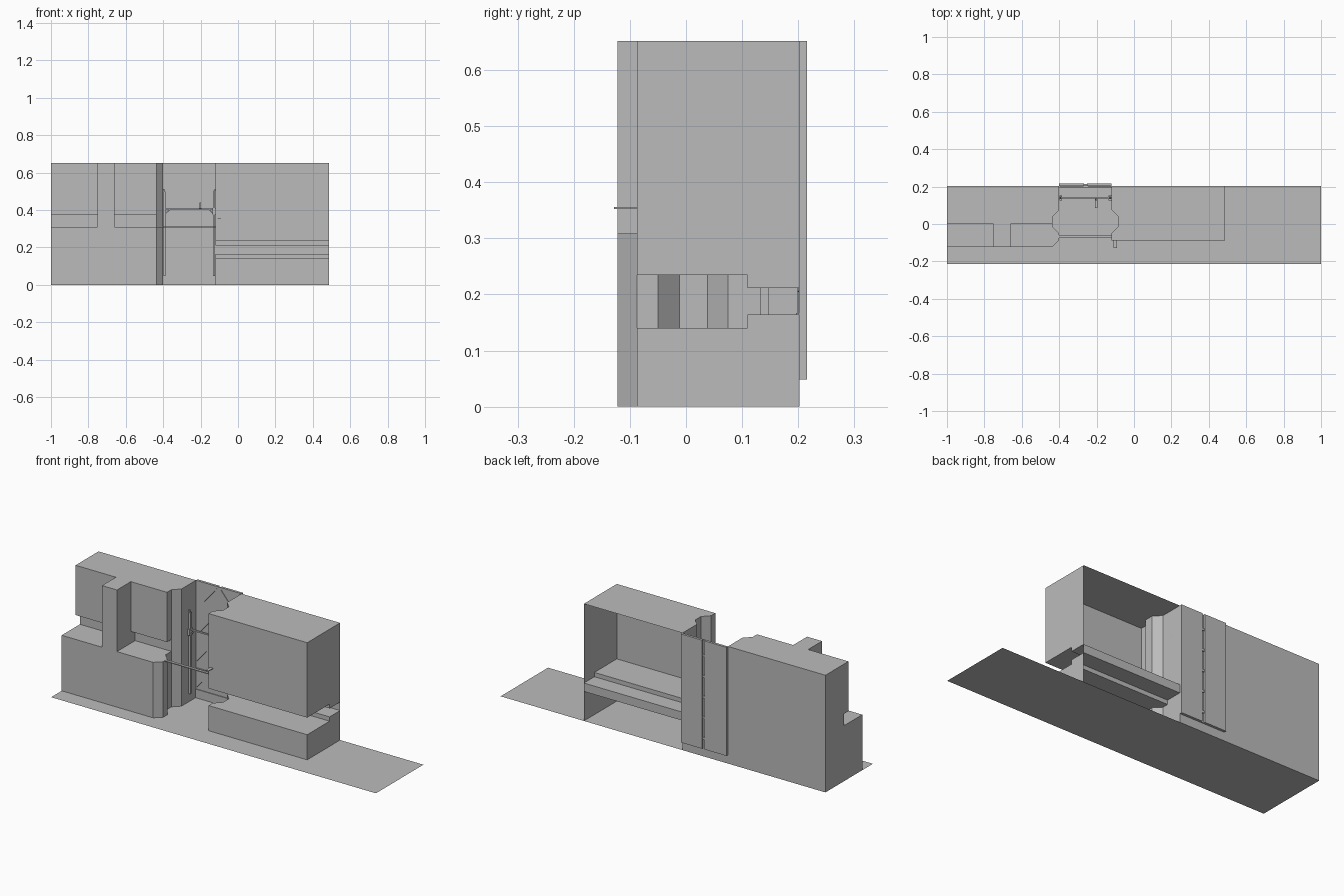
import bpy, bmesh, math
from mathutils import Vector

if "Cube" in bpy.data.objects:
    bpy.data.objects.remove(bpy.data.objects["Cube"])

grey = bpy.data.materials.new("plain grey")
grey.diffuse_color = (0.5, 0.5, 0.5, 1)
grey.use_nodes = True
grey.node_tree.nodes["Principled BSDF"].inputs["Base Color"].default_value = grey.diffuse_color


def finish(name, bm):
    me = bpy.data.meshes.new(name)
    bm.to_mesh(me)
    bm.free()
    me.materials.append(grey)
    ob = bpy.data.objects.new(name, me)
    bpy.context.collection.objects.link(ob)
    return ob


def prism(name, plan, z0, z1, drop_y=(), drop_bottom=False):
    """Extrude a plan outline; optionally leave out walls lying on given y lines."""
    bm = bmesh.new()
    f = bm.faces.new([bm.verts.new((x, y, z0)) for x, y in plan])
    r = bmesh.ops.extrude_face_region(bm, geom=[f], use_keep_orig=True)
    vs = [v for v in r["geom"] if isinstance(v, bmesh.types.BMVert)]
    bmesh.ops.translate(bm, verts=vs, vec=(0, 0, z1 - z0))
    bmesh.ops.recalc_face_normals(bm, faces=bm.faces[:])
    kill = [f for f in bm.faces
            if any(all(abs(v.co.y - y) < 1e-4 for v in f.verts) for y in drop_y)
            or (drop_bottom and all(abs(v.co.z - z0) < 1e-4 for v in f.verts))]
    bmesh.ops.delete(bm, geom=kill, context='FACES')
    return finish(name, bm)


def box(name, x0, x1, y0, y1, z0, z1, **kw):
    return prism(name, [(x0, y0), (x1, y0), (x1, y1), (x0, y1)], z0, z1, **kw)


def quad(name, pts):
    bm = bmesh.new()
    bm.faces.new([bm.verts.new(p) for p in pts])
    return finish(name, bm)


def bar(name, a, b, t):
    """Square bar between two points."""
    a, b = Vector(a), Vector(b)
    bm = bmesh.new()
    bmesh.ops.create_cube(bm, size=1)
    bmesh.ops.scale(bm, verts=bm.verts[:], vec=(t, t, (b - a).length))
    ob = finish(name, bm)
    ob.rotation_euler = (b - a).to_track_quat('Z', 'Y').to_euler()
    ob.location = (a + b) / 2


BACK, CX = 0.202, -0.26        # rear plane and middle of the alcove

# ground sheet
quad("ground_sheet", [(-1, -.215, 0), (1, -.215, 0), (1, BACK, 0), (-1, BACK, 0)])

# alcove side wall outline, front to back
bay = [(-.4, -.05), (-.437, -.012), (-.437, .038), (-.4, .075)]
bay_right = [(2 * CX - x, y) for x, y in bay]

# left block: base, shadow gap, upper storey, pillar
prism("left_base", [(-1, BACK), (-1, -.122), (-.437, -.122), (-.4, -.087)] + bay
      + [(-.4, BACK)], 0, .309)
prism("left_recess", [(-1, BACK), (-1, .038), (-.437, .038), (-.4, .075), (-.4, BACK)],
      .309, .375)
prism("left_upper", [(-1, BACK), (-1, 0), (-.437, 0)] + bay[2:] + [(-.4, BACK)],
      .375, .652)
box("left_pillar", -.752, -.66, -.122, .04, .309, .652)

# right block: hollow shell open to the rear, with a stepped slot along it
S = .11
X0, X1 = -.12, .487
front_plan = [(X0, -.087), (X1, -.087), (X1, S), (X0, S)] + bay_right[::-1]
prism("right_base", front_plan, 0, .14, drop_y=(S,), drop_bottom=True)
prism("right_upper", front_plan, .235, .652, drop_y=(S,))
box("right_base_rear", X0, X1, S, BACK, 0, .164, drop_y=(S, BACK), drop_bottom=True)
box("right_upper_rear", X0, X1, S, BACK, .211, .652, drop_y=(S, BACK))
for n, y, z0, z1 in (("slot_lower_riser", S, .14, .164),
                     ("slot_back", BACK, .164, .211),
                     ("slot_upper_riser", S, .211, .235)):
    quad(n, [(X0, y, z0), (X1, y, z0), (X1, y, z1), (X0, y, z1)])

# rear double door with a recessed middle strip and threshold
box("door_leaf_left", -.4, -.266, BACK, .216, .048, .652)
box("door_leaf_right", -.25, -.12, BACK, .216, .048, .652)
box("door_centre_strip", -.266, -.25, BACK, .207, .048, .652)
box("door_threshold", -.4, -.12, .198, BACK, 0, .048)
for i in range(5):
    z = .1 + i * .115
    box("door_catch", -.266, -.25, .206, .214, z, z + .012)

# thin lattice on the inside of the door
for i in range(4):
    z = .06 + i * .145
    for xa, xb in ((-.395, -.27), (-.125, -.246)):
        bar("door_brace", (xa, .2, z), (xb, .2, z + .145), .003)
box("door_lower_rail", -.4, -.12, .196, .202, .163, .167)

# guide posts, cross rail and brackets
for s in (-1, 1):
    x = CX + s * .132
    box("guide_post", x - .005, x + .005, .133, .147, .048, .5)
    bar("post_hook", (x, .14, .498), (x + s * .006, .14, .513), .007)
    box("rail_bracket", x - .007, x + .007, .125, .152, .375, .41)
    bar("bracket_strut", (x, .14, .378), (x - s * .03, .14, .405), .006)
box("cross_rail", -.39, -.128, .136, .144, .402, .41)
box("rail_handle", -.208, -.196, .085, .145, .405, .412)
box("handle_knob", -.206, -.198, .125, .14, .41, .44)

# front barrier and small wall tab
box("barrier_bar", -.4, -.12, -.075, -.06, .306, .311)
box("wall_tab", -.109, -.092, -.128, -.086, .352, .356)
